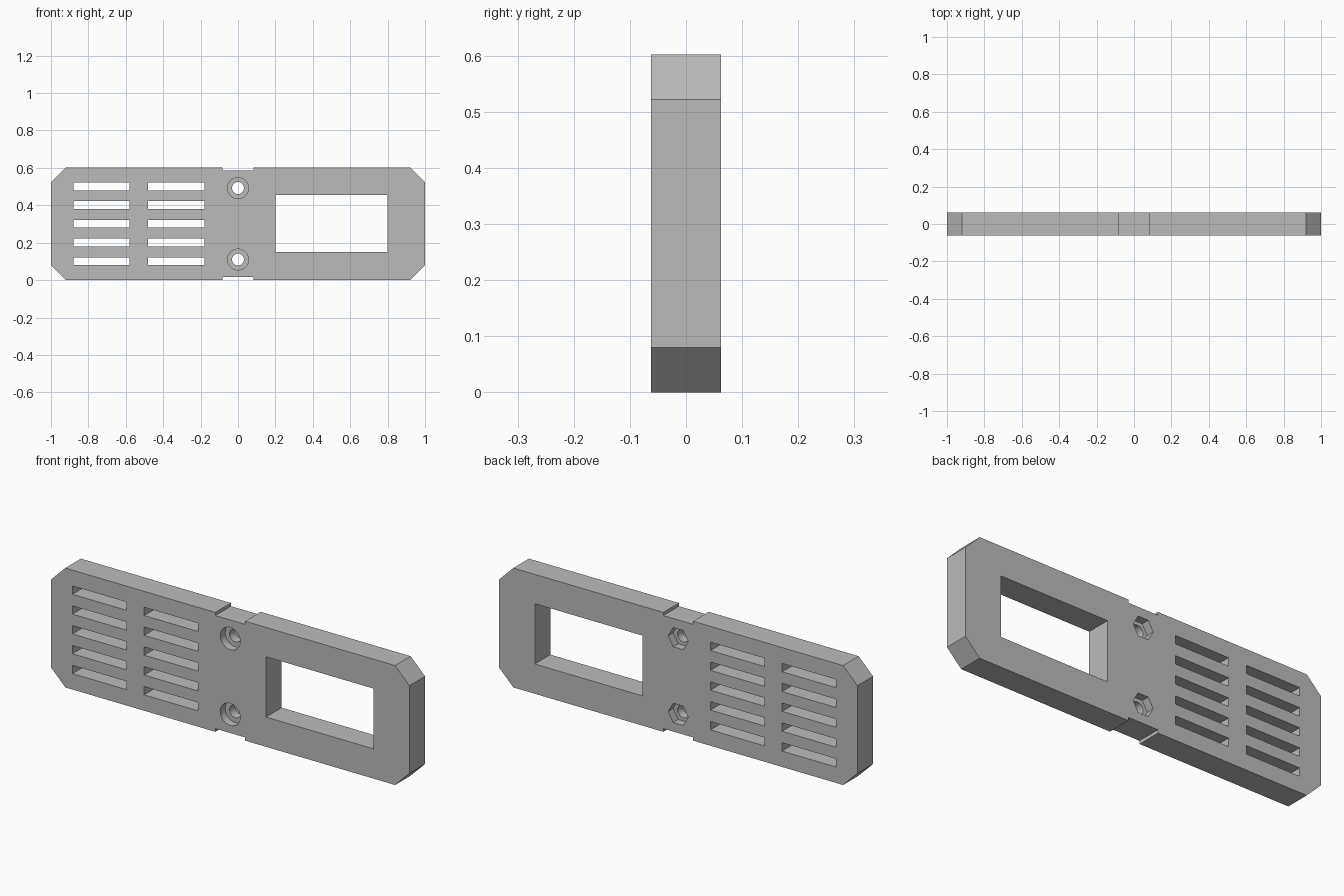
import bpy, bmesh, math
from mathutils import Matrix, Vector

cube = bpy.data.objects.get("Cube")
if cube:
    bpy.data.objects.remove(cube, do_unlink=True)

HEIGHT, HALF_T = 0.602, 0.062
MID = HEIGHT / 2

grey = bpy.data.materials.new("plain_grey")
grey.use_nodes = True
colour = (0.5, 0.5, 0.5, 1)
grey.diffuse_color = colour
grey.node_tree.nodes["Principled BSDF"].inputs["Base Color"].default_value = colour


def prism(name, outline, y0, y1):
    """Extrude an (x, z) outline from y0 to y1."""
    bm = bmesh.new()
    face = bm.faces.new([bm.verts.new((x, y0, z)) for x, z in outline])
    moved = bmesh.ops.extrude_face_region(bm, geom=[face])["geom"]
    bmesh.ops.translate(bm, vec=(0, y1 - y0, 0),
                        verts=[v for v in moved if isinstance(v, bmesh.types.BMVert)])
    bmesh.ops.recalc_face_normals(bm, faces=bm.faces)
    mesh = bpy.data.meshes.new(name)
    bm.to_mesh(mesh)
    bm.free()
    obj = bpy.data.objects.new(name, mesh)
    bpy.context.collection.objects.link(obj)
    return obj


def rectangle(x0, x1, z0, z1):
    return [(x0, z0), (x1, z0), (x1, z1), (x0, z1)]


def polygon(z, radius, sides):
    turn = math.tau / sides
    return [(radius * math.cos(i * turn), z + radius * math.sin(i * turn))
            for i in range(sides)]


# Plate outline: chamfered corners and a shallow notch, mirrored top to bottom
lower = [(-1, 0.08), (-0.92, 0), (-0.083, 0), (-0.083, 0.016),
         (0.083, 0.016), (0.083, 0), (0.92, 0), (1, 0.08)]
upper = [(x, HEIGHT - z) for x, z in reversed(lower)]
plate = prism("slotted_plate", lower + upper, -HALF_T, HALF_T)
plate.data.materials.append(grey)

cutters = []


def cut(outline, y0=-0.1, y1=0.1):
    cutter = prism("cutter", outline, y0, y1)
    cutter.hide_render = True
    cutters.append(cutter)
    mod = plate.modifiers.new("cut", "BOOLEAN")
    mod.operation, mod.solver, mod.object = "DIFFERENCE", "EXACT", cutter


# Large window
cut(rectangle(0.2, 0.8, MID - 0.151, MID + 0.153))

# Two columns of vent slots
for x in (-0.88, -0.48):
    for row in range(-2, 3):
        z = MID + row * 0.1
        cut(rectangle(x, x + 0.3, z - 0.021, z + 0.021))

# Bolt holes: through bore, round recess in front, hexagonal nut pocket behind
for side in (-1, 1):
    z = MID + side * 0.191
    cut(polygon(z, 0.032, 32))
    cut(polygon(z, 0.056, 32), -0.1, -HALF_T + 0.04)
    cut(polygon(z, 0.056, 6), HALF_T - 0.04, 0.1)

# Bake the cuts and discard the cutters
bpy.context.view_layer.update()
evaluated = plate.evaluated_get(bpy.context.evaluated_depsgraph_get())
baked = bpy.data.meshes.new_from_object(evaluated)
plate.modifiers.clear()
plate.data = baked
baked.name = "slotted_plate"
baked.materials.clear()
baked.materials.append(grey)
for polygon_face in baked.polygons:
    polygon_face.material_index = 0
for cutter in cutters:
    bpy.data.objects.remove(cutter, do_unlink=True)

# Smooth round walls, crisp edges elsewhere
bpy.ops.object.select_all(action="DESELECT")
plate.select_set(True)
bpy.context.view_layer.objects.active = plate
bpy.ops.object.shade_smooth_by_angle(angle=math.radians(30))
